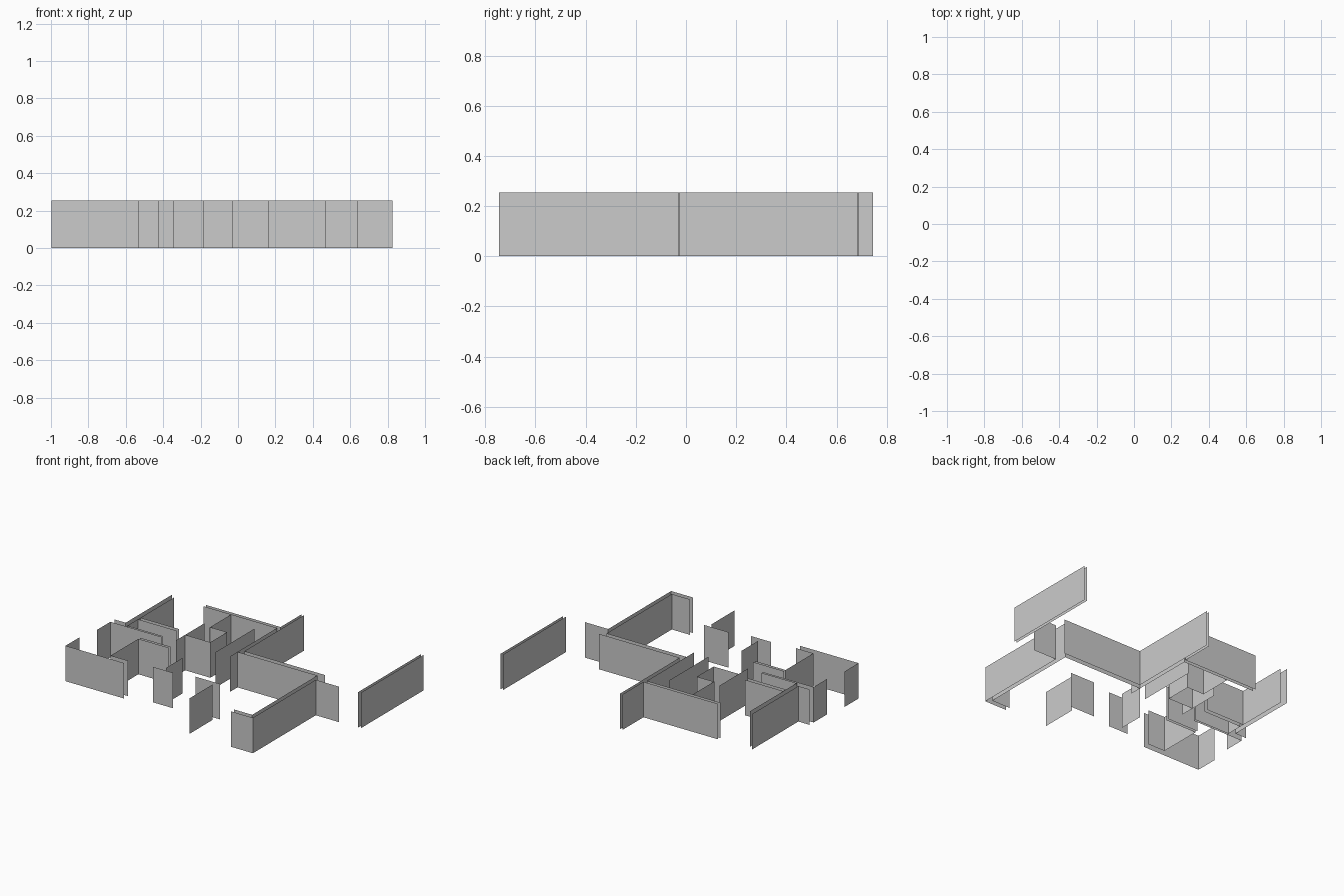
import bpy

if "Cube" in bpy.data.objects:
    bpy.data.objects.remove(bpy.data.objects["Cube"])

H = 0.255  # wall height


def wall(name, x0, y0, x1, y1):
    """One thin upright wall panel between two plan points."""
    mesh = bpy.data.meshes.new(name)
    mesh.from_pydata([(x0, y0, 0), (x1, y1, 0), (x1, y1, H), (x0, y0, H)],
                     [], [(0, 1, 2, 3)])
    obj = bpy.data.objects.new(name, mesh)
    bpy.context.collection.objects.link(obj)


# Panels running front to back: name, x, y start, y end
along_y = [
    ("upper_left_outer", -0.88, -0.02, 0.505),
    ("upper_left_inner", -0.845, -0.053, 0.48),
    ("left_stub_rear", -0.97, -0.215, -0.065),
    ("left_stub_front", -0.9975, -0.535, -0.375),
    ("lower_room_divider", -0.67, -0.49, -0.175),
    ("closet_left", -0.455, -0.053, 0.27),
    ("closet_rear_divider", -0.39, 0.235, 0.48),
    ("closet_right", -0.255, 0.05, 0.24),
    ("corridor_left", -0.14, -0.053, 0.385),
    ("corridor_right", -0.025, -0.053, 0.48),
    ("rear_spur_left", -0.015, 0.505, 0.745),
    ("rear_spur_right", 0.005, 0.065, 0.745),
    ("far_right_inner", 0.975, -0.03, 0.687),
    ("far_right_outer", 0.995, -0.025, 0.685),
    ("front_right_inner", 0.61, -0.71, 0.03),
    ("front_right_outer", 0.64, -0.745, -0.03),
    ("centre_stub", -0.265, -0.44, -0.255),
    ("front_stub", 0.13, -0.735, -0.475),
]
for name, x, a, b in along_y:
    wall(name + "_wall", x, a, x, b)

# Panels running side to side: name, y, x start, x end
along_x = [
    ("front_left_outer", -0.535, -0.9975, -0.533),
    ("front_left_inner", -0.49, -0.67, -0.533),
    ("left_step", -0.02, -0.97, -0.88),
    ("left_mid_front", -0.065, -0.97, -0.565),
    ("left_mid_rear", -0.05, -0.845, -0.565),
    ("lower_room_front", -0.175, -0.67, -0.425),
    ("lower_room_rear", -0.155, -0.67, -0.425),
    ("upper_room_front", 0.07, -0.845, -0.54),
    ("upper_room_rear", 0.1, -0.845, -0.54),
    ("rear_outer", 0.505, -0.61, -0.015),
    ("rear_inner", 0.48, -0.61, -0.025),
    ("closet_front", 0.05, -0.455, -0.255),
    ("closet_rear", 0.24, -0.39, -0.255),
    ("centre_cross", -0.475, -0.345, -0.185),
    ("front_stub_cross", -0.44, -0.03, 0.165),
    ("right_rear_outer", 0.065, 0.005, 0.645),
    ("right_rear_inner", 0.03, -0.025, 0.61),
    ("right_wing", -0.03, 0.64, 0.825),
    ("front_corner_outer", -0.745, 0.465, 0.64),
    ("front_corner_inner", -0.71, 0.465, 0.61),
]
for name, y, a, b in along_x:
    wall(name + "_wall", a, y, b, y)
